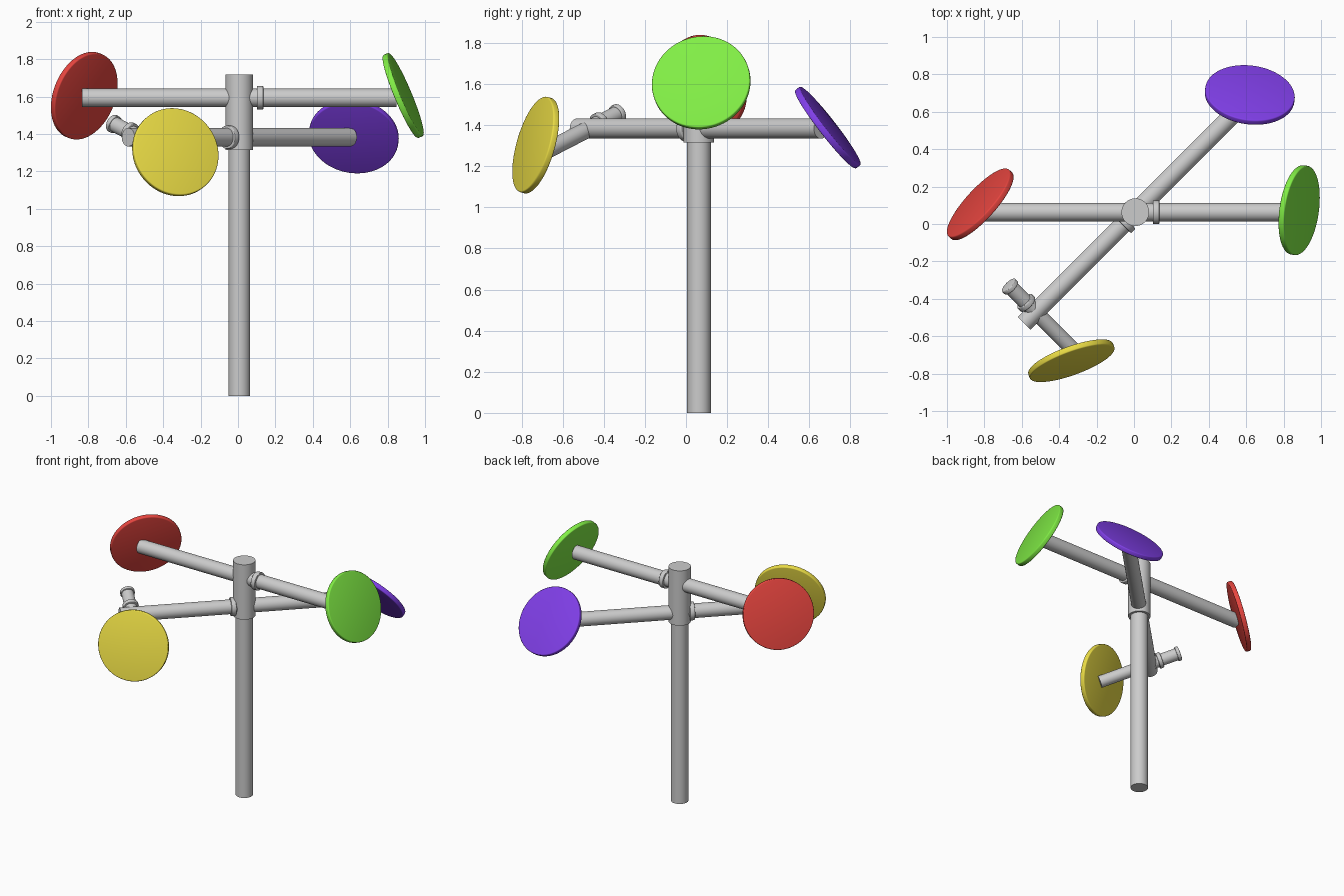
import bpy, math
from mathutils import Vector

if "Cube" in bpy.data.objects:
    bpy.data.objects.remove(bpy.data.objects["Cube"])

PX, PY = 0.007, 0.063          # pole axis


def rod(name, a, b, r, bevel=0.0, color=None, sides=48):
    """Capped cylinder running from point a to point b."""
    a, b = Vector(a), Vector(b)
    d = b - a
    bpy.ops.mesh.primitive_cylinder_add(
        vertices=sides, radius=r, depth=d.length, location=(a + b) / 2,
        rotation=d.to_track_quat('Z', 'Y').to_euler())
    ob = bpy.context.object
    ob.name = name
    if bevel:
        m = ob.modifiers.new("Rounded rim", 'BEVEL')
        m.width, m.segments, m.limit_method = bevel, 3, 'ANGLE'
        bpy.ops.object.modifier_apply(modifier=m.name)
    bpy.ops.object.shade_smooth_by_angle(angle=math.radians(35))
    if color:
        mat = bpy.data.materials.new(name + "_paint")
        mat.diffuse_color = (*color, 1)
        mat.use_nodes = True
        mat.node_tree.nodes["Principled BSDF"].inputs["Base Color"].default_value = mat.diffuse_color
        ob.data.materials.append(mat)
    return ob


def on_axis(origin, d, t):
    return Vector(origin) + Vector(d).normalized() * t


def disc(name, center, normal, color):
    rod(name, on_axis(center, normal, -0.0165), on_axis(center, normal, 0.0165),
        0.241, 0.007, color, 72)


# Pole and the thicker sleeve at its top
rod("pole", (PX, PY, 0), (PX, PY, 1.33), 0.058)
rod("pole_sleeve", (PX, PY, 1.315), (PX, PY, 1.717), 0.074)

# Two straight cross arms, each with one collar beside the sleeve
for name, z, d, near, far in (("upper", 1.594, (1, 0, 0), 0.094, 0.128),
                              ("lower", 1.383, (-1, -1, 0), 0.062, 0.095)):
    o = (PX, PY, z)
    rod(name + "_arm", on_axis(o, d, -0.84), on_axis(o, d, 0.84), 0.049)
    rod(name + "_arm_collar", on_axis(o, d, near), on_axis(o, d, far), 0.063, 0.004)

# Tilted short arm through the end of the lower arm
joint = on_axis((PX, PY, 1.383), (-1, -1, 0), 0.755)
tilt = (0.664, -0.664, -0.342)
rod("short_arm", on_axis(joint, tilt, -0.215), on_axis(joint, tilt, 0.35), 0.041)
rod("short_arm_collar", on_axis(joint, tilt, -0.088), on_axis(joint, tilt, -0.06), 0.054, 0.004)
rod("short_arm_end_flange", on_axis(joint, tilt, -0.217), on_axis(joint, tilt, -0.193), 0.049, 0.004)

# Coloured discs on the arm ends
disc("red_disc", (-0.822, 0.105, 1.605), (-0.71, 0.645, 0.28), (0.8, 0.06, 0.05))
disc("green_disc", (0.883, 0.074, 1.606), (0.92, -0.13, 0.385), (0.22, 0.85, 0.06))
disc("blue_disc", (0.619, 0.69, 1.388), (0.11, 0.785, 0.61), (0.22, 0.05, 0.82))
disc("yellow_disc", (-0.335, -0.731, 1.303), (0.33, -0.905, 0.26), (0.83, 0.72, 0.06))
